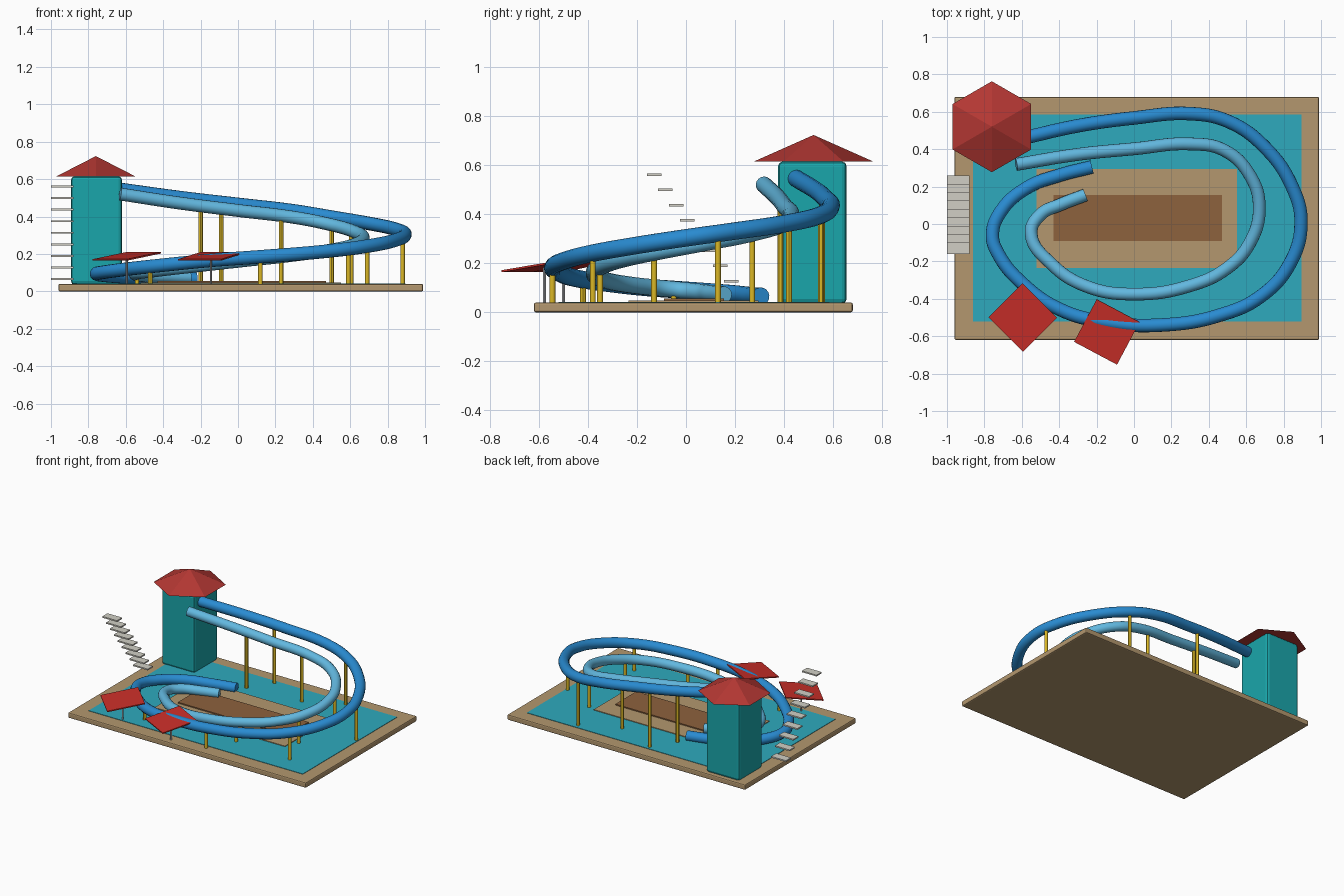
import bpy, math
from mathutils import Vector

if "Cube" in bpy.data.objects:
    bpy.data.objects.remove(bpy.data.objects["Cube"])


def material(name, r, g, b):
    m = bpy.data.materials.new(name)
    m.diffuse_color = [(c / 255) ** 2.2 for c in (r, g, b)] + [1]
    m.use_nodes = True
    m.node_tree.nodes["Principled BSDF"].inputs["Base Color"].default_value = m.diffuse_color
    return m


TAN = material("tan", 178, 150, 110)
WATER = material("water", 50, 168, 188)
BROWN = material("brown", 140, 98, 64)
TEAL = material("teal", 32, 165, 170)
ROOF = material("roof_red", 178, 58, 54)
RED = material("red", 200, 50, 45)
BLUE = material("blue", 45, 138, 208)
SKY = material("sky_blue", 98, 182, 222)
YELLOW = material("yellow", 218, 182, 42)
STONE = material("stone", 208, 206, 196)
GREY = material("grey", 170, 172, 175)


def finish(ob, name, mat):
    ob.name = name
    ob.data.materials.append(mat)
    return ob


def box(name, x0, x1, y0, y1, z0, z1, mat, bevel=0):
    bpy.ops.mesh.primitive_cube_add(size=1)
    ob = finish(bpy.context.object, name, mat)
    for v in ob.data.vertices:
        v.co = Vector((x0 + (v.co.x + .5) * (x1 - x0), y0 + (v.co.y + .5) * (y1 - y0),
                       z0 + (v.co.z + .5) * (z1 - z0)))
    if bevel:
        mod = ob.modifiers.new("bevel", "BEVEL")
        mod.width, mod.segments = bevel, 2
    return ob


def post(name, x, y, z, r, mat):
    z0 = 0.03
    bpy.ops.mesh.primitive_cylinder_add(vertices=12, radius=r, depth=z - z0,
                                        location=(x, y, (z + z0) / 2))
    ob = finish(bpy.context.object, name, mat)
    bpy.ops.object.shade_smooth_by_angle()
    return ob


def tube(name, points, r, mat):
    cu = bpy.data.curves.new(name, "CURVE")
    cu.dimensions = "3D"
    cu.bevel_depth, cu.bevel_resolution, cu.resolution_u = r, 6, 8
    cu.use_fill_caps = True
    sp = cu.splines.new("BEZIER")
    sp.bezier_points.add(len(points) - 1)
    for bp, p in zip(sp.bezier_points, points):
        bp.co = p
        bp.handle_left_type = bp.handle_right_type = "AUTO"
    ob = bpy.data.objects.new(name, cu)
    bpy.context.collection.objects.link(ob)
    finish(ob, name, mat)
    bpy.ops.object.select_all(action="DESELECT")
    ob.select_set(True)
    bpy.context.view_layer.objects.active = ob
    bpy.ops.object.convert(target="MESH")
    bpy.ops.object.shade_smooth_by_angle()


# Ground slab, pool and central island
box("base_slab", -.96, .99, -.62, .68, 0, .04, TAN, .008)
box("pool_water", -.86, .895, -.52, .585, .03, .043, WATER)
box("island", -.52, .55, -.235, .295, .03, .048, TAN)
box("island_deck", -.43, .47, -.09, .155, .03, .056, BROWN)

# Tower with hexagonal roof
box("tower", -.893, -.62, .375, .655, .035, .615, TEAL, .02)
bpy.ops.mesh.primitive_cone_add(vertices=6, radius1=.243, radius2=0, depth=.108,
                                location=(-.76, .52, .669))
finish(bpy.context.object, "tower_roof", ROOF)

# Stair treads
for i in range(9):
    y, z = .23 - .045 * i, .065 + .062 * i
    box(f"stair_tread_{i + 1}", -1, -.88, y - .03, y + .03, z - .005, z + .005, STONE)

# Two spiralling slides
tube("outer_slide", [
    (-.63, .45, .545), (-.3, .525, .50), (0, .567, .465), (.3, .59, .43), (.5, .55, .397),
    (.7, .41, .363), (.85, .19, .33), (.893, .01, .305), (.84, -.2, .273), (.68, -.385, .24),
    (.45, -.49, .212), (.15, -.54, .187), (-.15, -.525, .165), (-.4, -.455, .14),
    (-.6, -.315, .118), (-.72, -.17, .102), (-.757, -.06, .094), (-.71, .07, .085),
    (-.57, .195, .075), (-.4, .26, .068), (-.225, .305, .065)], .036, BLUE)
tube("inner_slide", [
    (-.63, .318, .52), (-.3, .372, .47), (0, .402, .432), (.3, .428, .395), (.48, .395, .36),
    (.62, .26, .32), (.67, .09, .286), (.62, -.1, .25), (.5, -.235, .222), (.3, -.33, .193),
    (0, -.375, .16), (-.25, -.335, .132), (-.44, -.215, .11), (-.55, -.05, .093),
    (-.5, .05, .083), (-.39, .105, .077), (-.26, .155, .072)], .034, SKY)

# Support posts under the slides: x, y, top z
for i, p in enumerate([
        (-.09, .555, .46), (.5, .55, .38), (.88, .13, .31), (.69, -.38, .23), (.12, -.545, .17),
        (-.47, -.42, .12), (-.2, .385, .445), (.23, .42, .39), (.605, .27, .31),
        (.59, -.13, .23), (.23, -.35, .17), (-.54, -.05, .08)]):
    post(f"slide_post_{i + 1}", *p, .012, YELLOW)

# Tilted square sunshades on poles
for i, (x, y, turn) in enumerate([(-.595, -.5, -45), (-.145, -.577, -28)]):
    post(f"sunshade_pole_{i + 1}", x, y, .185, .006, GREY)
    h = .13
    ob = box(f"sunshade_{i + 1}", -h, h, -h, h, -.004, .004, RED)
    ob.location = (x, y, .187)
    ob.rotation_euler = (math.radians(8.5), 0, math.radians(turn))
